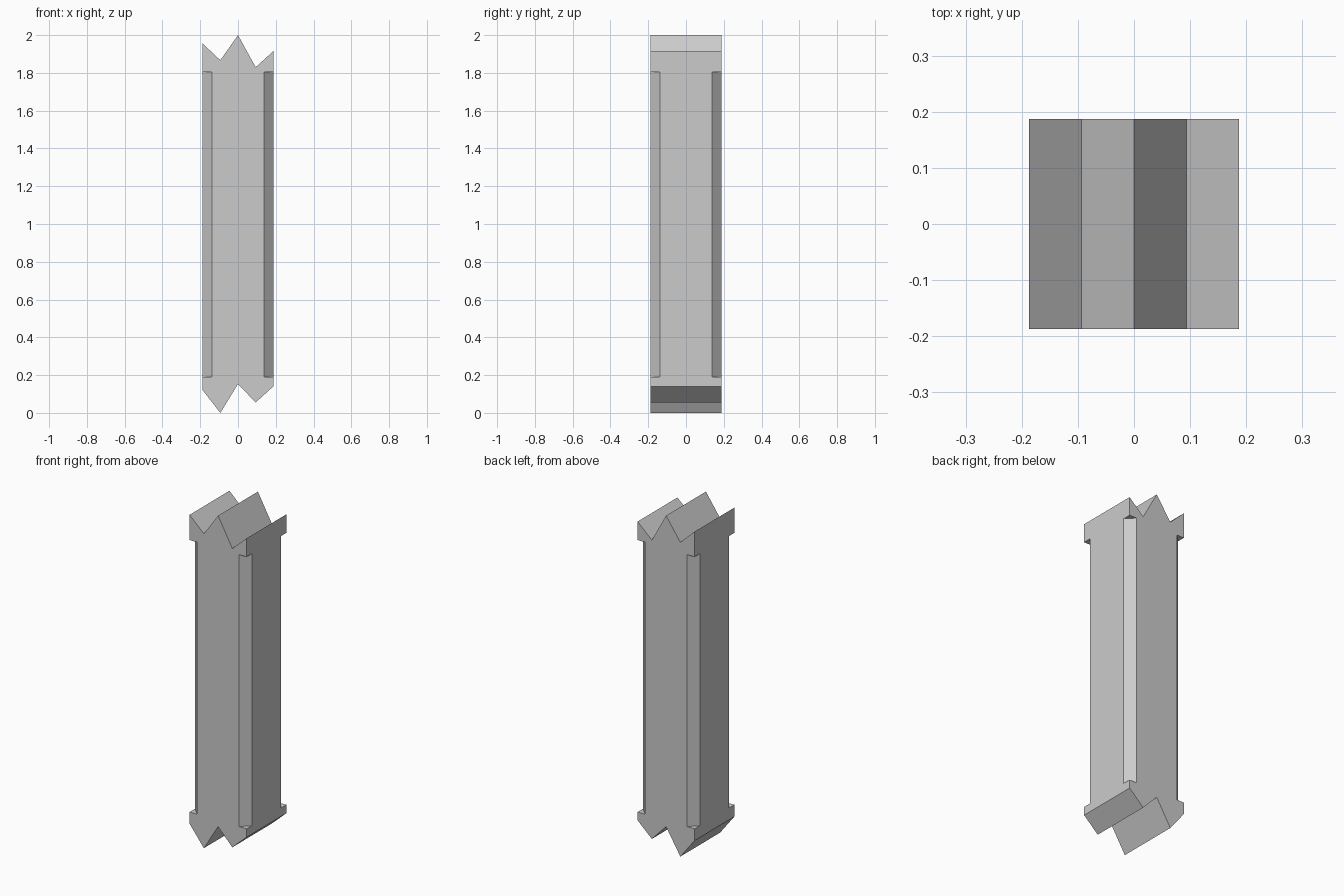
import bpy
import bmesh
import math
from mathutils import Matrix, Vector

HALF = 0.187                  # half width of the square post
CHAMFER = 0.049               # corner cut measured along each side
CUT_LOW, CUT_HIGH = 0.19, 1.805

cube = bpy.data.objects.get("Cube")
if cube:
    bpy.data.objects.remove(cube, do_unlink=True)


def make_object(name, bm):
    bmesh.ops.recalc_face_normals(bm, faces=bm.faces)
    mesh = bpy.data.meshes.new(name)
    bm.to_mesh(mesh)
    bm.free()
    obj = bpy.data.objects.new(name, mesh)
    bpy.context.collection.objects.link(obj)
    return obj


# Single grey material
grey = bpy.data.materials.new("plain grey")
grey.use_nodes = True
colour = (0.6, 0.6, 0.6, 1)
grey.diffuse_color = colour
grey.node_tree.nodes["Principled BSDF"].inputs["Base Color"].default_value = colour

# Post: splintered zigzag outline extruded from front to back
stations = [-HALF, -HALF / 2, 0, HALF / 2, HALF]
top = [1.955, 1.867, 2.0, 1.83, 1.915]
bottom = [0.12, 0.0, 0.153, 0.055, 0.14]
outline = list(zip(stations, bottom)) + list(zip(stations, top))[::-1]

bm = bmesh.new()
face = bm.faces.new([bm.verts.new((x, -HALF, z)) for x, z in outline])
extruded = bmesh.ops.extrude_face_region(bm, geom=[face], use_keep_orig=True)
moved = [v for v in extruded["geom"] if isinstance(v, bmesh.types.BMVert)]
bmesh.ops.translate(bm, verts=moved, vec=(0, 2 * HALF, 0))
post = make_object("wooden_post", bm)
post.data.materials.append(grey)

# Cutter: four diagonal blocks that chamfer the corners between the end caps
bm = bmesh.new()
block = 0.2
reach = HALF * math.sqrt(2) - CHAMFER / math.sqrt(2) + block / 2
for i in range(4):
    turn = Matrix.Rotation(math.radians(45 + 90 * i), 4, 'Z')
    place = Matrix.Translation(Vector((reach, 0, (CUT_LOW + CUT_HIGH) / 2)))
    size = Matrix.Diagonal((block, block, CUT_HIGH - CUT_LOW, 1))
    bmesh.ops.create_cube(bm, size=1, matrix=turn @ place @ size)
cutter = make_object("corner_cutter", bm)
cutter.hide_render = True

cut = post.modifiers.new("corner chamfers", 'BOOLEAN')
cut.operation = 'DIFFERENCE'
cut.solver = 'EXACT'
cut.object = cutter

# Bake the chamfers and discard the cutter
bpy.context.view_layer.objects.active = post
post.select_set(True)
bpy.ops.object.modifier_apply(modifier=cut.name)
bpy.data.objects.remove(cutter, do_unlink=True)
